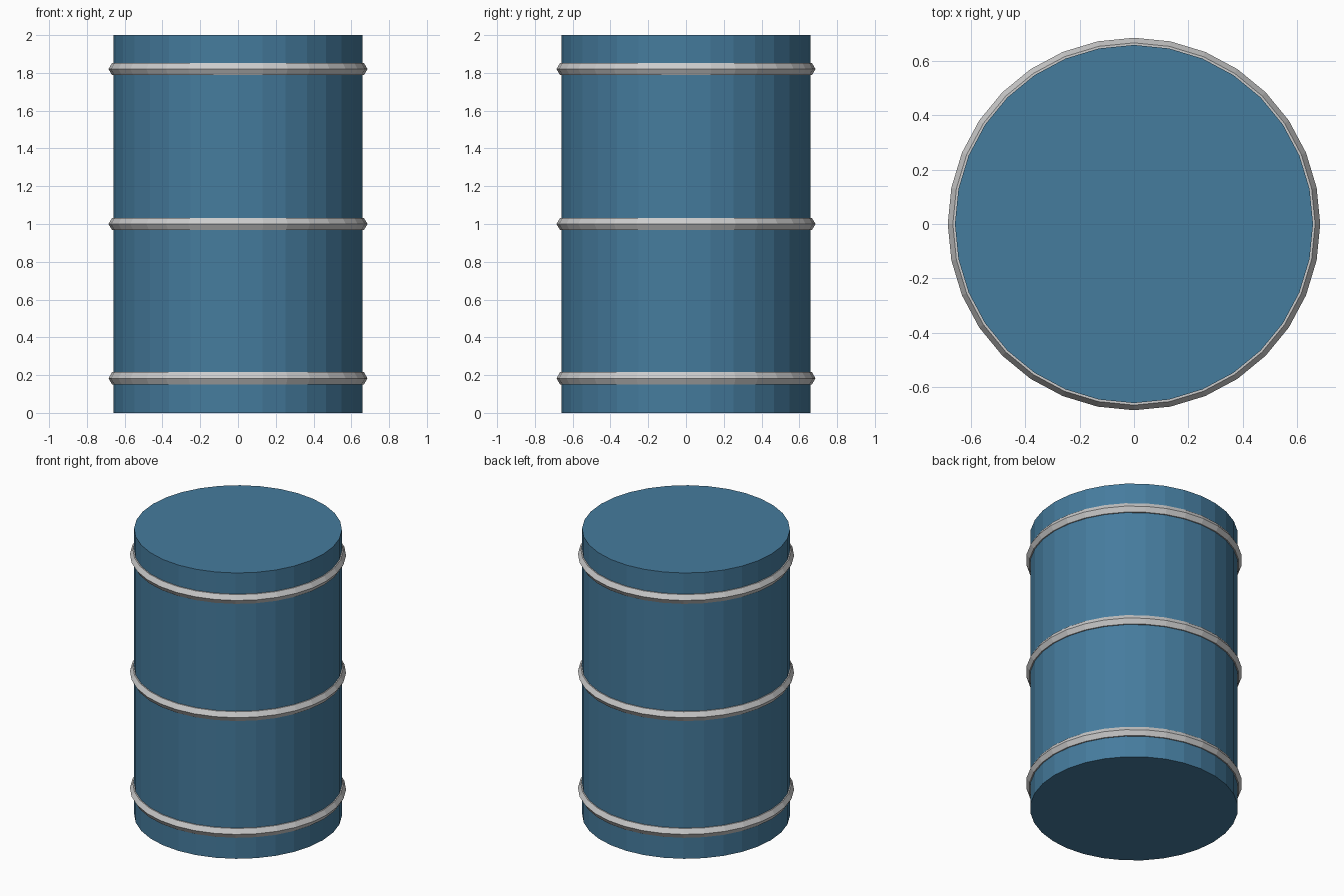
import bpy

if "Cube" in bpy.data.objects:
    bpy.data.objects.remove(bpy.data.objects["Cube"])

SIDES = 32
RADIUS = 0.659
HEIGHT = 2.0

# blue paint
blue = bpy.data.materials.new("blue_paint")
blue.diffuse_color = (0.06, 0.2, 0.34, 1)
blue.use_nodes = True
blue.node_tree.nodes["Principled BSDF"].inputs["Base Color"].default_value = blue.diffuse_color

# barrel body with flat lids
bpy.ops.mesh.primitive_cylinder_add(vertices=SIDES, radius=RADIUS, depth=HEIGHT,
                                    location=(0, 0, HEIGHT / 2))
body = bpy.context.object
body.name = "barrel_body"
body.data.materials.append(blue)

# three six-sided hoops
for name, z in (("lower_hoop", 0.183), ("middle_hoop", 1.0), ("upper_hoop", 1.82)):
    bpy.ops.mesh.primitive_torus_add(major_segments=SIDES, minor_segments=6,
                                     major_radius=0.648, minor_radius=0.0375,
                                     location=(0, 0, z))
    hoop = bpy.context.object
    hoop.name = name
    hoop.data.shade_flat()
